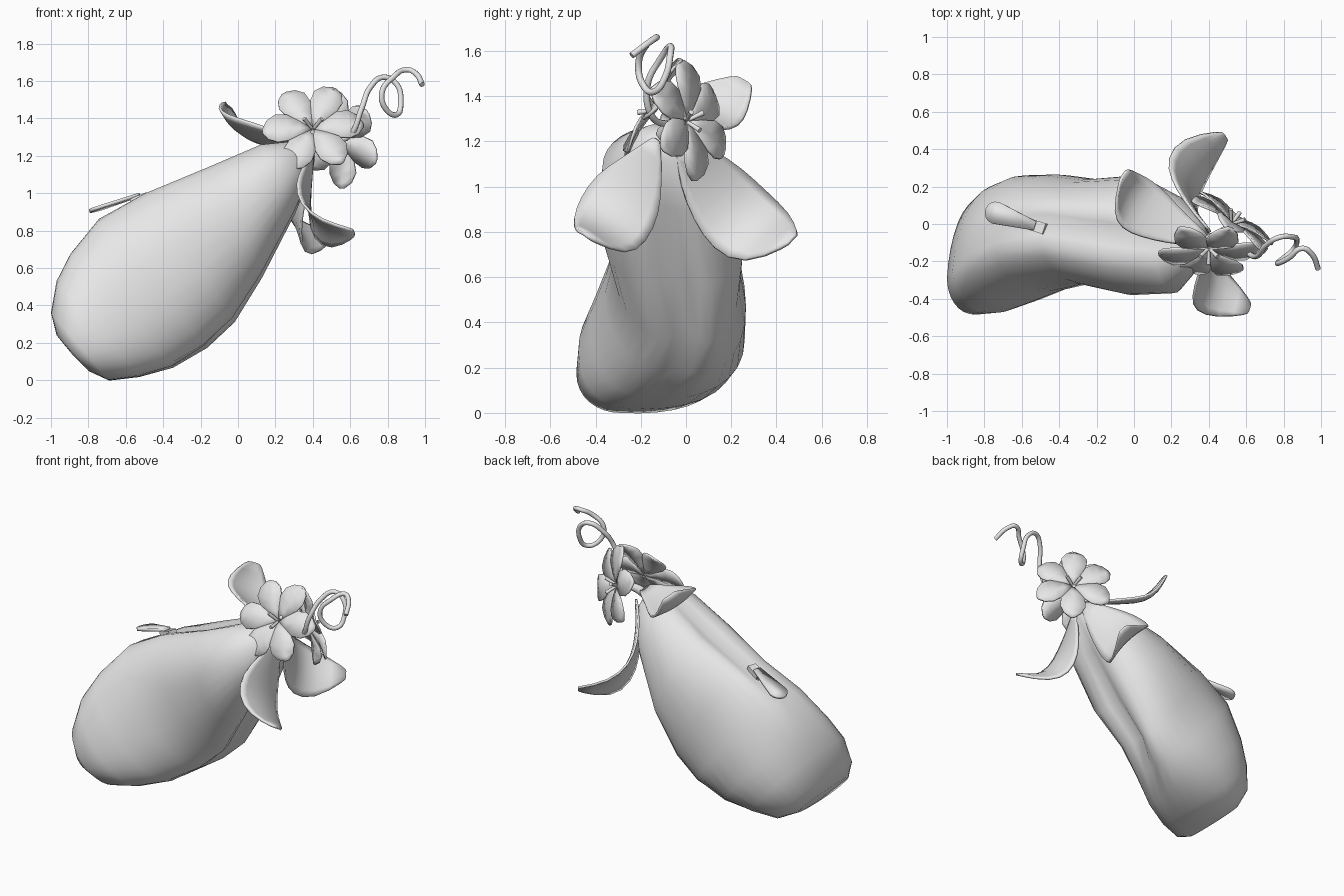
import bpy
import bmesh
import math
from mathutils import Vector

default_cube = bpy.data.objects.get("Cube")
if default_cube:
    bpy.data.objects.remove(default_cube, do_unlink=True)

GREY = (0.8, 0.8, 0.8, 1.0)
grey = bpy.data.materials.new("light_grey")
grey.use_nodes = True
grey.diffuse_color = GREY
for node in grey.node_tree.nodes:
    if node.type == "BSDF_PRINCIPLED":
        node.inputs["Base Color"].default_value = GREY


def finish(bm, name, angle=60):
    """Turn a bmesh into a smooth-shaded object with the shared material."""
    bmesh.ops.recalc_face_normals(bm, faces=bm.faces)
    mesh = bpy.data.meshes.new(name)
    bm.to_mesh(mesh)
    bm.free()
    obj = bpy.data.objects.new(name, mesh)
    bpy.context.collection.objects.link(obj)
    mesh.materials.append(grey)
    bpy.ops.object.select_all(action="DESELECT")
    obj.select_set(True)
    bpy.context.view_layer.objects.active = obj
    bpy.ops.object.shade_smooth_by_angle(angle=math.radians(angle))
    return obj


def bridge(bm, rows, closed):
    """Skin neighbouring rows of vertices with quads."""
    for low, high in zip(rows, rows[1:]):
        count = len(low)
        for i in range(count if closed else count - 1):
            j = (i + 1) % count
            bm.faces.new((low[i], low[j], high[j], high[i]))


def thicken(obj, thickness):
    mod = obj.modifiers.new("thickness", "SOLIDIFY")
    mod.thickness = thickness
    mod.offset = 0


def build_body(name, sections, start, end, columns=32):
    """Loft sections: upper x z, lower x z, front y, seam y, back y, groove."""
    bm = bmesh.new()
    rows = []
    for ax, az, bx, bz, front, seam, back, groove in sections:
        upper, lower = Vector((ax, 0, az)), Vector((bx, 0, bz))
        middle = (upper + lower) / 2
        half = (upper - lower) / 2 * (1 + groove / 2)
        row = []
        for i in range(columns):
            c = math.cos(math.tau * i / columns)
            s = math.sin(math.tau * i / columns)
            dip = 1 - groove * math.exp(-(c / 0.25) ** 2)
            sag = 0.15 * max(c, 0)
            p = middle + half * (math.copysign(abs(s) ** 0.9, s) * dip - sag)
            p.y = seam + c * (back - seam if c > 0 else seam - front)
            row.append(bm.verts.new(p))
        rows.append(row)
    bridge(bm, rows, True)
    for tip, row in ((start, rows[0]), (end, rows[-1])):
        v = bm.verts.new(tip)
        for i in range(columns):
            bm.faces.new((row[i], row[(i + 1) % columns], v))
    return finish(bm, name, 80)


def build_leaf(name, spine, widths, side, cup):
    """Broad curved leaf along a spine, bowed across its width."""
    bm = bmesh.new()
    side = Vector(side).normalized()
    spine = [Vector(p) for p in spine]
    rows = []
    for i, (p, w) in enumerate(zip(spine, widths)):
        along = spine[min(i + 1, len(spine) - 1)] - spine[max(i - 1, 0)]
        normal = along.cross(side).normalized()
        rows.append([bm.verts.new(p + side * w * t + normal * cup * w * t * t)
                     for t in (-1, -0.5, 0, 0.5, 1)])
    bridge(bm, rows, False)
    obj = finish(bm, name)
    sub = obj.modifiers.new("smooth", "SUBSURF")
    sub.levels = sub.render_levels = 1
    thicken(obj, 0.014)
    return obj


def build_tube(name, points, radius, taper=1.0):
    curve = bpy.data.curves.new(name, "CURVE")
    curve.dimensions = "3D"
    curve.bevel_depth = radius
    curve.bevel_resolution = 2
    curve.resolution_u = 6
    curve.use_fill_caps = True
    spline = curve.splines.new("BEZIER")
    spline.bezier_points.add(len(points) - 1)
    for i, (bp, p) in enumerate(zip(spline.bezier_points, points)):
        bp.co = p
        bp.handle_left_type = bp.handle_right_type = "AUTO"
        bp.radius = 1 + (taper - 1) * i / (len(points) - 1)
    obj = bpy.data.objects.new(name, curve)
    bpy.context.collection.objects.link(obj)
    curve.materials.append(grey)
    return obj


def build_flower(name, centre, normal, radius, turn):
    """Six ovate petals around a centre, with a few short stamens."""
    centre, normal = Vector(centre), Vector(normal).normalized()
    right = Vector((0, 0, 1)).cross(normal).normalized()
    up = normal.cross(right)
    outline = ((0.05, 0.03), (0.25, 0.15), (0.5, 0.29),
               (0.72, 0.31), (0.9, 0.21), (1.0, 0.05))
    bm = bmesh.new()
    for k in range(6):
        a = math.radians(turn + 60 * k)
        out = right * math.cos(a) + up * math.sin(a)
        across = normal.cross(out)
        rows = []
        for dist, width in outline:
            lift = 0.08 * math.sin(dist * math.pi) + 0.06 * (k % 2) * dist
            rows.append([bm.verts.new(centre + radius * (
                out * dist + across * width * t
                + normal * (lift + 0.15 * width * t * t)))
                for t in (-1, 0, 1)])
        bridge(bm, rows, False)
    thicken(finish(bm, name), 0.012)
    for k in range(3):
        a = math.tau * k / 3 + 0.5
        lean = right * math.cos(a) + up * math.sin(a)
        tip = centre + normal * radius * 0.25 + lean * radius * 0.2
        build_tube(name + "_stamen", (centre, tip), 0.008, 1.5)


# Swollen pouch with grooves along its upper and lower seams
build_body("pouch_body", (
    (-0.97, 0.24, -0.8, 0.05, -0.45, -0.29, 0.0, 0),
    (-1.0, 0.36, -0.69, 0.0, -0.485, -0.29, 0.13, 0),
    (-0.97, 0.53, -0.53, 0.02, -0.475, -0.25, 0.21, 0),
    (-0.9, 0.68, -0.35, 0.07, -0.425, -0.16, 0.26, 0.03),
    (-0.75, 0.87, -0.17, 0.18, -0.36, -0.04, 0.265, 0.08),
    (-0.5, 1.0, -0.03, 0.33, -0.32, 0.01, 0.24, 0.17),
    (-0.15, 1.14, 0.12, 0.57, -0.38, -0.05, 0.26, 0.21),
    (0.12, 1.26, 0.3, 0.9, -0.37, -0.09, 0.15, 0.17),
    (0.28, 1.28, 0.4, 1.12, -0.22, -0.1, 0.02, 0.05),
), (-0.88, -0.25, 0.13), (0.38, -0.11, 1.23))

# Calyx leaves spreading from the neck
build_leaf("front_leaf", (
    (0.4, -0.13, 1.21), (0.38, -0.19, 1.08), (0.37, -0.26, 0.97),
    (0.39, -0.32, 0.86), (0.48, -0.37, 0.79), (0.62, -0.45, 0.79)),
    (0.02, 0.1, 0.17, 0.18, 0.15, 0.04), (-0.2, -0.8, 0.52), 0.15)
build_leaf("back_leaf", (
    (0.4, -0.03, 1.21), (0.33, 0.06, 1.08), (0.29, 0.15, 0.97),
    (0.28, 0.24, 0.86), (0.34, 0.35, 0.78), (0.49, 0.47, 0.77)),
    (0.03, 0.12, 0.17, 0.19, 0.17, 0.04), (-0.4, 0.62, 0.66), -0.15)
build_leaf("top_leaf", (
    (0.38, -0.09, 1.27), (0.22, -0.03, 1.28), (0.1, 0.04, 1.3),
    (0.0, 0.1, 1.32), (-0.06, 0.17, 1.38), (-0.06, 0.26, 1.47)),
    (0.04, 0.1, 0.15, 0.17, 0.14, 0.05), (0.5, 0.8, -0.47), -0.15)

# Flowers, stem and coiled tendril
build_flower("front_flower", (0.4, -0.13, 1.34), (0, -0.85, 0.5), 0.27, 5)
build_flower("back_flower", (0.52, 0.0, 1.29), (0.57, 0.8, 0.18), 0.27, 28)
build_tube("stem", ((0.37, -0.1, 1.23), (0.43, -0.07, 1.27),
                    (0.51, -0.02, 1.29)), 0.035, 0.6)
build_tube("tendril", (
    (0.48, -0.06, 1.27), (0.6, -0.15, 1.31), (0.66, -0.17, 1.45),
    (0.71, -0.11, 1.57), (0.78, -0.07, 1.62), (0.85, -0.07, 1.58),
    (0.87, -0.09, 1.49), (0.85, -0.14, 1.42), (0.79, -0.19, 1.45),
    (0.77, -0.21, 1.54), (0.83, -0.18, 1.62), (0.9, -0.13, 1.66),
    (0.95, -0.16, 1.64), (0.985, -0.24, 1.58)), 0.015)


# Zip pull: a tapered tab with a round end, hinged on a small slider
along = Vector((-0.27, 0.09, -0.09)).normalized()
across = Vector((0, 0, 1)).cross(along).normalized()
hinge = Vector((-0.53, -0.01, 0.99))
bm = bmesh.new()
outline = [hinge + across * s * 0.025 for s in (-1, 1)]
for k in range(9):
    a = math.pi * k / 8
    outline.append(hinge + along * (0.23 + 0.06 * math.sin(a))
                   + across * 0.06 * math.cos(a))
bm.faces.new([bm.verts.new(p) for p in outline])
thicken(finish(bm, "zip_pull", 30), 0.018)

for name, offset, size in (("zip_slider", -0.01, (0.1, 0.06, 0.03)),
                           ("zip_bridge", 0.02, (0.05, 0.03, 0.05))):
    bm = bmesh.new()
    bmesh.ops.create_cube(bm, size=1)
    bmesh.ops.scale(bm, vec=size, verts=bm.verts)
    slider = finish(bm, name, 30)
    slider.location = hinge + along * offset - Vector((0, 0, 0.02))
    slider.rotation_euler = (0, -0.35, -0.32)
